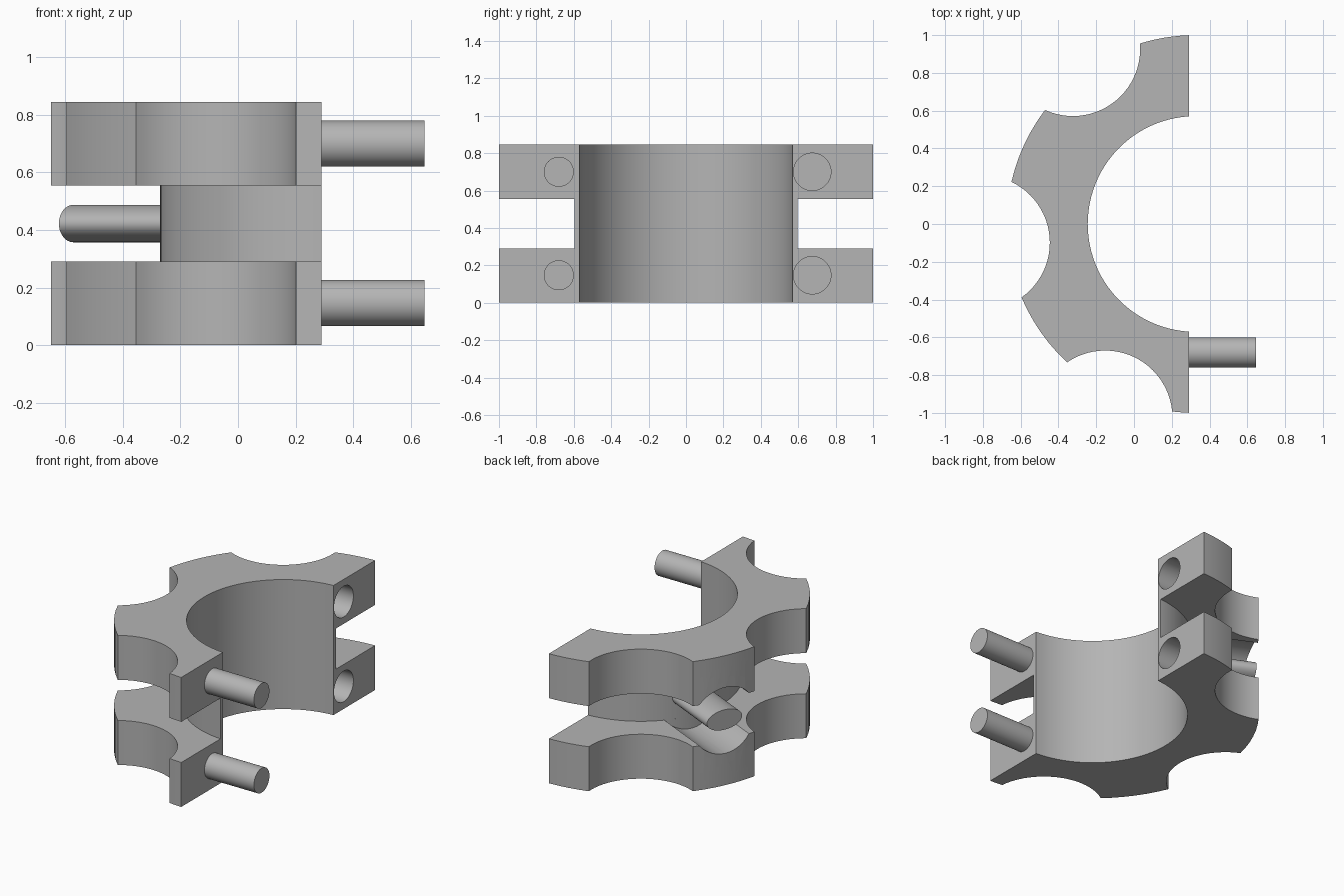
import bpy
import bmesh
import math
from math import radians, degrees, cos, sin, acos, atan2
from mathutils import Matrix, Vector

AXIS = Vector((0.326, 0.0))      # centre of the bore
BORE, CORE, RIM = 0.571, 0.596, 1.0
HEIGHT, SLOT_LOW, SLOT_HIGH = 0.845, 0.29, 0.555
FACE_X = 0.29                    # flat mating face
SCALLOP_R, SCALLOP_D = 0.356, 1.132

old = bpy.data.objects.get("Cube")
if old:
    bpy.data.objects.remove(old, do_unlink=True)

grey = bpy.data.materials.new("light grey")
grey.use_nodes = True
GREY = (0.46, 0.46, 0.46, 1.0)
grey.diffuse_color = GREY
grey.node_tree.nodes["Principled BSDF"].inputs["Base Color"].default_value = GREY


def arc(centre, radius, start, end, steps):
    """Points along an arc, angles in degrees."""
    points = []
    for i in range(steps + 1):
        a = radians(start + (end - start) * i / steps)
        points.append((centre[0] + radius * cos(a), centre[1] + radius * sin(a)))
    return points


def finish(bm, name):
    bmesh.ops.recalc_face_normals(bm, faces=bm.faces)
    mesh = bpy.data.meshes.new(name)
    bm.to_mesh(mesh)
    bm.free()
    mesh.materials.append(grey)
    obj = bpy.data.objects.new(name, mesh)
    bpy.context.collection.objects.link(obj)
    return obj


def prism(name, outline, low, high):
    """Extrude a flat outline between two heights."""
    bm = bmesh.new()
    base = bm.faces.new([bm.verts.new((x, y, low)) for x, y in outline])
    top = bmesh.ops.extrude_face_region(bm, geom=[base])["geom"]
    verts = [g for g in top if isinstance(g, bmesh.types.BMVert)]
    bmesh.ops.translate(bm, verts=verts, vec=(0, 0, high - low))
    return finish(bm, name)


def rod(name, start, angle, length, half_width, half_height):
    """Horizontal rod with an elliptical section, running out along an angle."""
    bm = bmesh.new()
    bmesh.ops.create_cone(bm, cap_ends=True, segments=64, radius1=1, radius2=1, depth=1)
    place = (Matrix.Translation(start) @ Matrix.Rotation(radians(angle), 4, "Z")
             @ Matrix.Rotation(radians(90), 4, "Y")
             @ Matrix.Diagonal((half_height, half_width, length, 1))
             @ Matrix.Translation((0, 0, 0.5)))
    bmesh.ops.transform(bm, matrix=place, verts=bm.verts)
    return finish(bm, name)


def activate(obj):
    bpy.ops.object.select_all(action="DESELECT")
    obj.select_set(True)
    bpy.context.view_layer.objects.active = obj


def cut(target, cutter):
    activate(target)
    mod = target.modifiers.new("cut", "BOOLEAN")
    mod.operation = "DIFFERENCE"
    mod.solver = "EXACT"
    mod.object = cutter
    bpy.ops.object.modifier_apply(modifier=mod.name)
    bpy.data.objects.remove(cutter, do_unlink=True)


def smooth(obj):
    activate(obj)
    bpy.ops.object.shade_smooth_by_angle(angle=radians(30))


# Half-ring outline: rim with three scallops, then back along the bore
phi = degrees(acos((RIM**2 + SCALLOP_D**2 - SCALLOP_R**2) / (2 * RIM * SCALLOP_D)))
psi = degrees(atan2(RIM * sin(radians(phi)), SCALLOP_D - RIM * cos(radians(phi))))
outline = []
rim_angle = degrees(acos((FACE_X - AXIS.x) / RIM))
last_angle = 360 - rim_angle
for theta in (125, 185, 245):
    outline += arc(AXIS, RIM, rim_angle, theta - phi, 6)[:-1]
    a = radians(theta)
    centre = AXIS + SCALLOP_D * Vector((cos(a), sin(a)))
    outline += arc(centre, SCALLOP_R, theta + 180 + psi, theta + 180 - psi, 24)[:-1]
    rim_angle = theta + phi
outline += arc(AXIS, RIM, rim_angle, last_angle, 3)
bore_angle = degrees(acos((FACE_X - AXIS.x) / BORE))
outline += arc(AXIS, BORE, 360 - bore_angle, bore_angle, 48)
body = prism("clamp_body", outline, 0, HEIGHT)

# Slot around the body, leaving the thin core wall
slot = arc(AXIS, 1.4, 60, 300, 48) + arc(AXIS, CORE, 300, 60, 64)
cut(body, prism("slot_cutter", slot, SLOT_LOW, SLOT_HIGH))

# Round recess about the side pin, stopping at the core wall
PIN_ANGLE = 155
out = Vector((cos(radians(PIN_ANGLE)), sin(radians(PIN_ANGLE))))
mid_z = (SLOT_LOW + SLOT_HIGH) / 2
near = AXIS + out * 0.4
recess = rod("recess_cutter", (near.x, near.y, mid_z), PIN_ANGLE, 0.8, 0.215, 0.215)
cut(recess, prism("core_cutter", arc(AXIS, CORE, 0, 357, 119), -0.5, 1.5))
cut(body, recess)

# Sockets at the back and dowels at the front of the mating face
for label, z in (("lower", 0.147), ("upper", 0.70)):
    cut(body, rod("socket_cutter", (FACE_X + 0.1, 0.675, z), 180, 0.36, 0.1, 0.1))
    smooth(rod(label + "_dowel", (FACE_X - 0.02, -0.68, z), 0, 0.377, 0.08, 0.08))
smooth(body)

# Flat oval pin between the two plates
root = AXIS + out * 0.58
smooth(rod("side_pin", (root.x, root.y, mid_z), PIN_ANGLE, 0.41, 0.12, 0.065))
